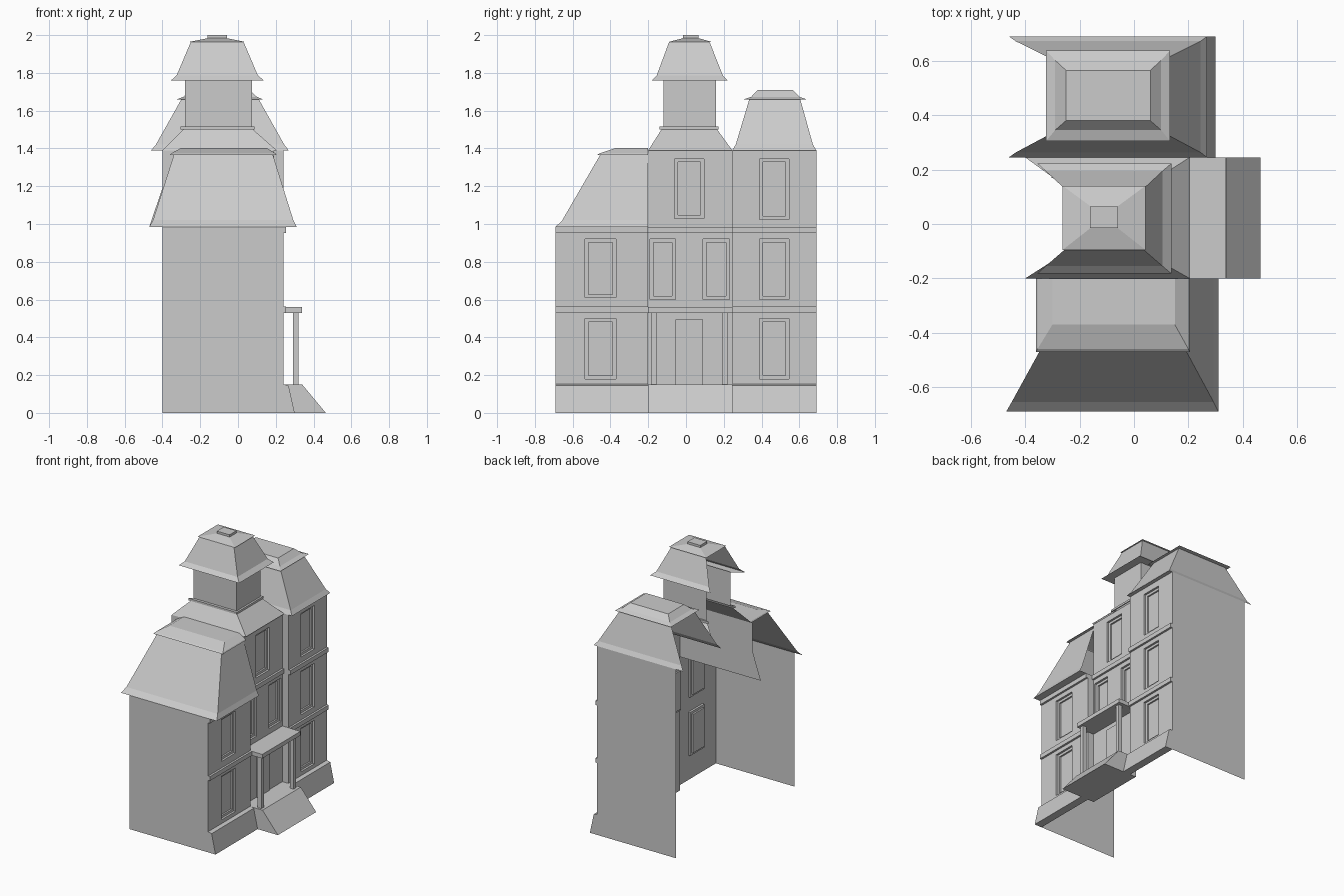
import bpy, bmesh

if "Cube" in bpy.data.objects:
    bpy.data.objects.remove(bpy.data.objects["Cube"])


def finish(name, bm, normals=True):
    bmesh.ops.remove_doubles(bm, verts=bm.verts, dist=1e-5)
    if normals:
        bmesh.ops.recalc_face_normals(bm, faces=bm.faces)
    me = bpy.data.meshes.new(name)
    bm.to_mesh(me)
    bm.free()
    ob = bpy.data.objects.new(name, me)
    bpy.context.collection.objects.link(ob)
    return ob


def face(bm, pts):
    f = bm.faces.new([bm.verts.new(p) for p in pts])
    f.normal_update()
    if f.calc_area() < 1e-6:
        bm.faces.remove(f)


def sheet(name, pts):
    bm = bmesh.new()
    face(bm, pts)
    return finish(name, bm, False)


def side_wall(name, y, profile, out):
    """Flat wall in a constant y plane; out = -1 or 1 for the facing side."""
    pts = [(x, y, z) for x, z in profile]
    return sheet(name, pts if out < 0 else pts[::-1])


def extrude(name, profile, y0, y1):
    """Closed prism: x-z profile swept along y."""
    bm = bmesh.new()
    n = len(profile)
    face(bm, [(x, y0, z) for x, z in profile])
    face(bm, [(x, y1, z) for x, z in profile])
    for i in range(n):
        (xa, za), (xb, zb) = profile[i], profile[(i + 1) % n]
        face(bm, [(xa, y0, za), (xb, y0, zb), (xb, y1, zb), (xa, y1, za)])
    return finish(name, bm)


def block(name, x0, x1, y0, y1, z0, z1):
    return extrude(name, [(x0, z0), (x1, z0), (x1, z1), (x0, z1)], y0, y1)


def loft(name, rings, sides, top=True):
    """Stack of rectangles (x0,x1,y0,y1,z). Sides: 0 -y, 1 +x, 2 +y, 3 back."""
    bm = bmesh.new()

    def corners(r):
        x0, x1, y0, y1, z = r
        return [(x0, y0, z), (x1, y0, z), (x1, y1, z), (x0, y1, z)]
    for a, b in zip(rings, rings[1:]):
        p, q = corners(a), corners(b)
        for i in sides:
            j = (i + 1) % 4
            face(bm, [p[i], p[j], q[j], q[i]])
    if top:
        face(bm, corners(rings[-1]))
    return finish(name, bm, False)


def facade(name, x, y0, y1, z0, z1, openings):
    """Front wall with stepped window recesses."""
    bm = bmesh.new()
    ys = sorted({y0, y1, *[v for o in openings for v in o[:2]]})
    zs = sorted({z0, z1, *[v for o in openings for v in o[2:]]})

    def rect(a, b, c, d, px):
        return [(px, a, c), (px, b, c), (px, b, d), (px, a, d)]
    for a, b in zip(ys, ys[1:]):
        for c, d in zip(zs, zs[1:]):
            m, n = (a + b) / 2, (c + d) / 2
            if not any(o[0] < m < o[1] and o[2] < n < o[3] for o in openings):
                face(bm, rect(a, b, c, d, x))
    t = 0.018
    for a, b, c, d in openings:
        inner = (a + t, b - t, c + t, d - t)
        rings = [rect(a, b, c, d, x), rect(a, b, c, d, x - 0.015),
                 rect(*inner, x - 0.015), rect(*inner, x - 0.027)]
        for p, q in zip(rings, rings[1:]):
            for i in range(4):
                j = (i + 1) % 4
                face(bm, [p[i], p[j], q[j], q[i]])
        face(bm, rings[-1])
    return finish(name, bm, False)


BACK, FRONT, MID = -0.40, 0.24, 0.19
Y0, YA, YB, Y1 = -0.69, -0.20, 0.245, 0.69
LOW, HIGH = 0.985, 1.39

# Front walls with windows and door
facade("left_wing_front", FRONT, Y0, YA, 0, LOW,
       [(-0.535, -0.37, 0.18, 0.50), (-0.535, -0.37, 0.61, 0.92)])
facade("right_wing_front", FRONT, YB, Y1, 0, HIGH,
       [(0.39, 0.545, z, z + 0.32) for z in (0.18, 0.60, 1.025)])
facade("middle_front", MID, YA, YB, 0, HIGH,
       [(-0.19, -0.055, 0.60, 0.92), (0.09, 0.23, 0.60, 0.92),
        (-0.06, 0.095, 1.03, 1.345)])
block("door", MID, MID + 0.008, -0.055, 0.09, 0.15, 0.495)

# Side walls, and return walls beside the recessed middle
side_wall("left_wall", Y0, [(BACK, 0), (FRONT, 0), (FRONT, LOW), (BACK, LOW)], -1)
side_wall("right_wall", Y1, [(BACK, 0), (FRONT, 0), (FRONT, HIGH), (BACK, HIGH)], 1)
side_wall("left_return", YA, [(MID, 0), (FRONT, 0), (FRONT, LOW), (MID, LOW)], 1)
side_wall("right_return", YB, [(MID, 0), (FRONT, 0), (FRONT, HIGH), (MID, HIGH)], -1)
side_wall("middle_upper_side", YA,
          [(-0.47, LOW), (MID, LOW), (MID, HIGH), (BACK, HIGH), (BACK, 1.19)], -1)

# Flared plinths and string courses
for tag, x, a, b in (("left", FRONT, Y0, YA), ("middle", MID, YA, YB), ("right", FRONT, YB, Y1)):
    if tag != "middle":
        extrude(tag + "_plinth", [(x, 0), (0.30, 0), (0.268, 0.145), (x, 0.152)], a, b)
        block(tag + "_lower_course", x, x + 0.015, a, b, 0.53, 0.562)
    block(tag + "_upper_course", x, x + 0.015, a, b, 0.953, 0.985)

# Porch: sloped steps, posts, flat roof
extrude("porch_steps", [(MID, 0), (0.465, 0), (0.34, 0.15), (MID, 0.15)], YA, YB)
block("porch_roof", MID, 0.338, YA, YB, 0.53, 0.56)
for y in (-0.185, 0.19):
    block("porch_post", 0.29, 0.32, y, y + 0.03, 0.15, 0.53)

# Left wing mansard, open at the back and against the middle
loft("left_roof", [(BACK, FRONT, Y0, YA, LOW), (-0.47, 0.31, Y0, YA, LOW),
                   (-0.45, 0.293, -0.655, YA, 1.02), (-0.34, 0.185, -0.455, YA, 1.365)],
     (0, 1), False)
loft("left_roof_cap", [(-0.34, 0.185, -0.455, YA, 1.365), (-0.36, 0.205, -0.47, YA, 1.365),
                       (-0.355, 0.20, -0.46, YA, 1.373), (-0.30, 0.15, -0.37, YA, 1.403)],
     (0, 1, 3))

# Right wing mansard
loft("right_roof", [(BACK, FRONT, YB, Y1, HIGH), (-0.46, 0.268, YB, Y1, HIGH),
                    (-0.435, 0.245, 0.263, 0.672, 1.42), (-0.30, 0.11, 0.335, 0.605, 1.66)],
     (0, 1, 2), False)
loft("right_roof_cap", [(-0.30, 0.11, 0.335, 0.605, 1.66), (-0.323, 0.132, 0.305, 0.637, 1.66),
                        (-0.29, 0.10, 0.345, 0.602, 1.673), (-0.25, 0.06, 0.38, 0.565, 1.71)],
     (0, 1, 2, 3))

# Tower: skirt roof, ledge and shaft
loft("tower", [(BACK, 0.205, YA, YB, HIGH), (-0.29, 0.08, -0.13, 0.165, 1.50),
               (-0.305, 0.087, -0.14, 0.172, 1.50), (-0.305, 0.087, -0.14, 0.172, 1.515),
               (-0.28, 0.073, -0.12, 0.16, 1.515), (-0.28, 0.073, -0.12, 0.16, 1.765)],
     (0, 1, 2), False)

# Tower mansard, cap and finial block
loft("tower_roof", [(-0.28, 0.073, -0.12, 0.16, 1.76), (-0.355, 0.137, -0.182, 0.222, 1.76),
                    (-0.325, 0.105, -0.155, 0.195, 1.787), (-0.25, 0.03, -0.09, 0.125, 1.963)],
     (0, 1, 2), False)
loft("tower_cap", [(-0.25, 0.03, -0.09, 0.125, 1.963), (-0.262, 0.042, -0.095, 0.14, 1.963),
                   (-0.16, -0.06, -0.015, 0.065, 1.984)], (0, 1, 2, 3))
block("tower_finial", -0.162, -0.058, -0.015, 0.065, 1.98, 2.0)
